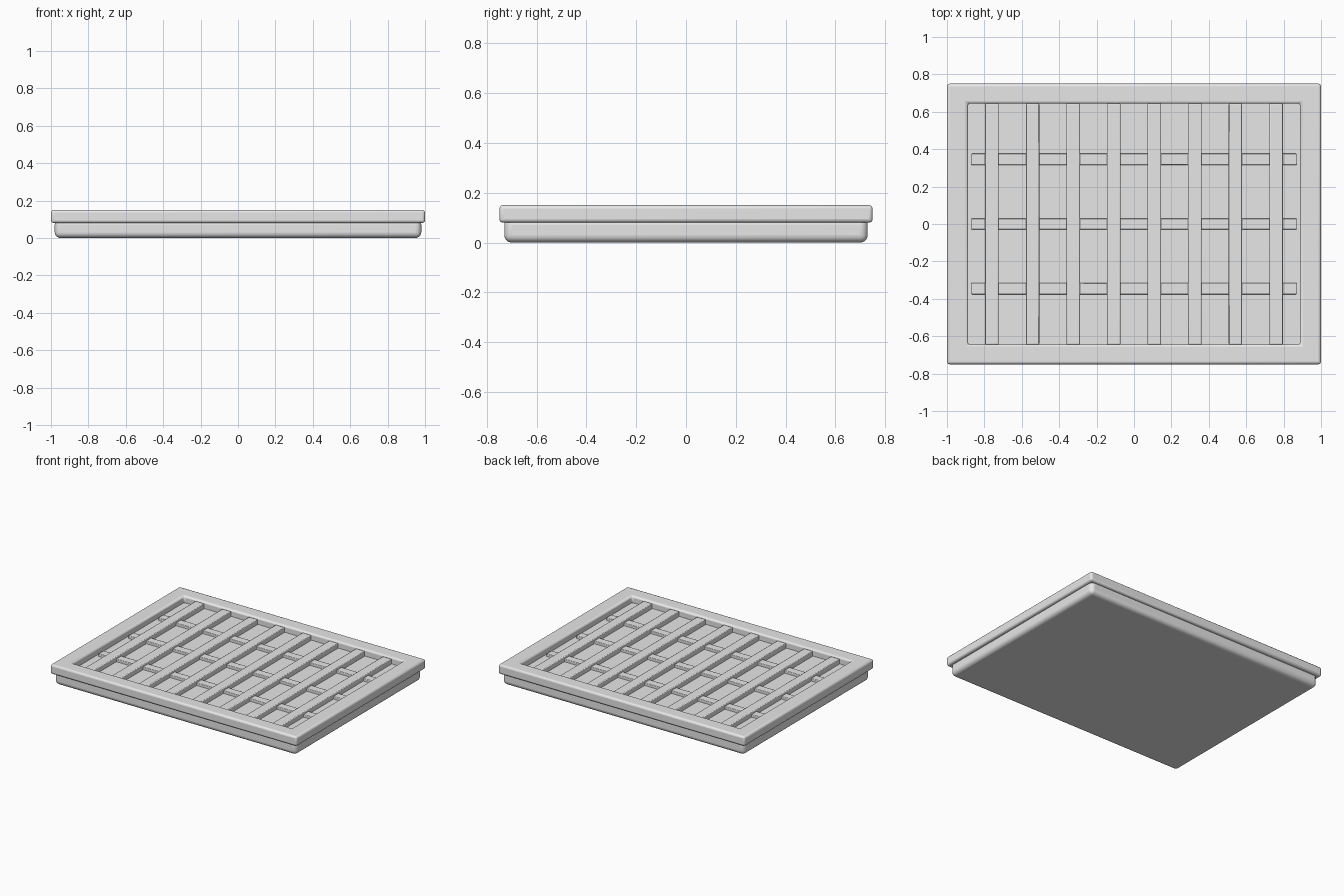
import bpy
import bmesh

cube = bpy.data.objects.get("Cube")
if cube:
    bpy.data.objects.remove(cube, do_unlink=True)

grey = bpy.data.materials.new("light_grey")
grey.use_nodes = True
colour = (0.8, 0.8, 0.8, 1)
grey.diffuse_color = colour
grey.node_tree.nodes["Principled BSDF"].inputs["Base Color"].default_value = colour


def finish(name, bm, bevel, segments):
    """Turn a bmesh into a softly bevelled, smooth-shaded object."""
    bmesh.ops.recalc_face_normals(bm, faces=bm.faces[:])
    mesh = bpy.data.meshes.new(name)
    bm.to_mesh(mesh)
    bm.free()
    mesh.materials.append(grey)
    obj = bpy.data.objects.new(name, mesh)
    bpy.context.collection.objects.link(obj)
    mod = obj.modifiers.new("rounded_edges", 'BEVEL')
    mod.width = bevel
    mod.segments = segments
    mod.limit_method = 'ANGLE'
    bpy.ops.object.select_all(action='DESELECT')
    obj.select_set(True)
    bpy.context.view_layer.objects.active = obj
    bpy.ops.object.shade_smooth_by_angle()
    return obj


def box(name, centre, half, z0, z1, bevel, segments=2):
    bm = bmesh.new()
    bmesh.ops.create_cube(bm, size=2)
    for v in bm.verts:
        v.co.x = centre[0] + v.co.x * half[0]
        v.co.y = centre[1] + v.co.y * half[1]
        v.co.z = z1 if v.co.z > 0 else z0
    return finish(name, bm, bevel, segments)


def frame(name, outer, inner, z0, z1, bevel):
    """Rectangular ring with a square section."""
    bm = bmesh.new()
    corners = [(-1, -1), (1, -1), (1, 1), (-1, 1)]
    section = [(outer, z0), (outer, z1), (inner, z1), (inner, z0)]
    loops = [[bm.verts.new((sx * half[0], sy * half[1], z)) for half, z in section]
             for sx, sy in corners]
    for i in range(4):
        a, b = loops[i], loops[(i + 1) % 4]
        for j in range(4):
            k = (j + 1) % 4
            bm.faces.new((a[j], b[j], b[k], a[k]))
    return finish(name, bm, bevel, 3)


# Solid tray body and the overhanging rim
box("base", (0, 0), (0.98, 0.73), 0, 0.10, 0.03, 5)
frame("rim", (1, 0.75), (0.888, 0.645), 0.08, 0.15, 0.014)

# Three cross slats lying on the floor
for i in range(3):
    box(f"cross_slat_{i + 1}", (0, (i - 1) * 0.346), (0.87, 0.03), 0.09, 0.12, 0.004)

# Eight long slats resting over the cross slats
for i in range(8):
    box(f"long_slat_{i + 1}", ((i - 3.5) * 0.217, 0), (0.036, 0.645), 0.09, 0.137, 0.005)
